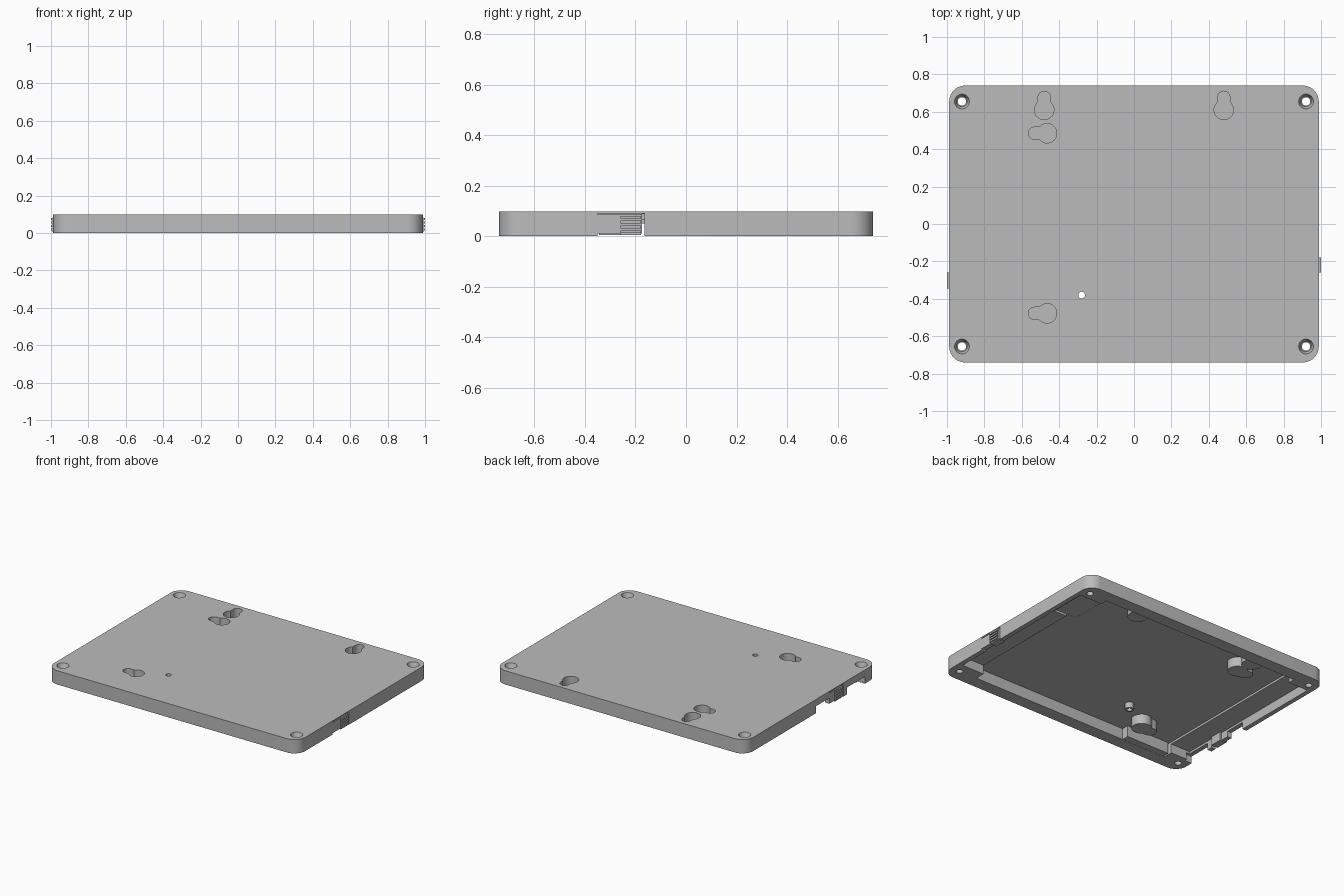
import bpy, bmesh
from math import pi, cos, sin, acos, radians
from mathutils import Matrix

if "Cube" in bpy.data.objects:
    bpy.data.objects.remove(bpy.data.objects["Cube"], do_unlink=True)

grey = bpy.data.materials.new("plain grey")
grey.use_nodes = True
COLOUR = (0.5, 0.5, 0.5, 1)
grey.diffuse_color = COLOUR
grey.node_tree.nodes["Principled BSDF"].inputs["Base Color"].default_value = COLOUR


def finish(name, bm):
    bmesh.ops.recalc_face_normals(bm, faces=bm.faces)
    mesh = bpy.data.meshes.new(name)
    bm.to_mesh(mesh)
    bm.free()
    mesh.materials.append(grey)
    obj = bpy.data.objects.new(name, mesh)
    bpy.context.collection.objects.link(obj)
    return obj


def prism(name, outline, z0, z1):
    bm = bmesh.new()
    face = bm.faces.new([bm.verts.new((x, y, z0)) for x, y in outline])
    new = bmesh.ops.extrude_face_region(bm, geom=[face])["geom"]
    verts = [v for v in new if isinstance(v, bmesh.types.BMVert)]
    bmesh.ops.translate(bm, verts=verts, vec=(0, 0, z1 - z0))
    return finish(name, bm)


def box(name, x0, x1, y0, y1, z0, z1):
    return prism(name, [(x0, y0), (x1, y0), (x1, y1), (x0, y1)], z0, z1)


def cone(name, x, y, z0, z1, r0, r1):
    bm = bmesh.new()
    bmesh.ops.create_cone(bm, cap_ends=True, segments=32, radius1=r0, radius2=r1,
                          depth=z1 - z0, matrix=Matrix.Translation((x, y, (z0 + z1) / 2)))
    return finish(name, bm)


def arc(cx, cy, r, a0, a1, n):
    return [(cx + r * cos(a0 + (a1 - a0) * i / n), cy + r * sin(a0 + (a1 - a0) * i / n))
            for i in range(n + 1)]


def rounded(w, d, r):
    pts = []
    for i, (sx, sy) in enumerate([(1, 1), (-1, 1), (-1, -1), (1, -1)]):
        pts += arc(sx * (w - r), sy * (d - r), r, i * pi / 2, (i + 1) * pi / 2, 10)
    return pts


def keyhole(cx, cy, turned, grow=0):
    big, small = 0.052 + grow, 0.033 + grow
    a = acos(small / big)
    pts = arc(0, 0, big, pi - a, 2 * pi + a, 24) + arc(0, 0.067, small, 0, pi, 14)
    return [(cx - y, cy + x) if turned else (cx + x, cy + y) for x, y in pts]


def combine(target, tool, operation):
    mod = target.modifiers.new(operation.lower(), "BOOLEAN")
    mod.object, mod.operation, mod.solver = tool, operation, "EXACT"
    bpy.context.view_layer.objects.active = target
    bpy.ops.object.modifier_apply(modifier=mod.name)
    bpy.data.objects.remove(tool, do_unlink=True)


def side_box(name, side, x0, x1, *rest):
    xs = sorted((side * x0, side * x1))
    return box(name, *xs, *rest)


# Tray with rounded corners, open underneath
shell = prism("shell", rounded(0.988, 0.74, 0.085), 0, 0.098)


def cut(tool):
    combine(shell, tool, "DIFFERENCE")


def add(tool):
    combine(shell, tool, "UNION")


cut(box("main_cavity", -0.8, 0.78, -0.65, 0.65, -0.1, 0.08))
cut(box("deep_bay", 0.7, 0.88, 0.25, 0.6, -0.1, 0.081))
for side in (-1, 1):
    cut(side_box("side_bay", side, 0.76, 0.955, -0.58, 0.6, -0.1, 0.065))

# Thick section of the front wall
add(box("wall_block", -0.79, -0.45, -0.68, -0.6, 0.001, 0.085))

# Closed keyhole pockets with bosses underneath
for cx, cy, turned in [(-0.48, 0.61, False), (0.48, 0.61, False),
                       (-0.465, 0.485, True), (-0.465, -0.478, True)]:
    add(prism("boss", keyhole(cx, cy, turned, 0.014), 0.012, 0.09))
for cx, cy, turned in [(-0.48, 0.61, False), (0.48, 0.61, False),
                       (-0.465, 0.485, True), (-0.465, -0.478, True)]:
    cut(prism("pocket", keyhole(cx, cy, turned), 0.026, 0.2))

# Small tube and corner screw holes
add(cone("tube", -0.28, -0.38, 0.04, 0.09, 0.03, 0.03))
cut(cone("tube_hole", -0.28, -0.38, -0.1, 0.2, 0.018, 0.018))
for x in (-0.92, 0.92):
    for y in (-0.655, 0.655):
        cut(cone("screw_hole", x, y, -0.1, 0.2, 0.022, 0.022))
        cut(cone("countersink", x, y, 0.065, 0.099, 0.028, 0.04))

# Spring tongues: slits around each, then connector openings on one side
for side, y0, y1, slot in [(1, -0.35, -0.165, -0.17), (-1, -0.36, -0.2, -0.355)]:
    cut(side_box("lower_gap", side, 0.94, 1.1, y0, y1, -0.1, 0.01))
    cut(side_box("upper_slit", side, 0.957, 1.1, y0, y1, 0.085, 0.09))
    cut(side_box("end_slit", side, 0.94, 1.1, slot - 0.005, slot + 0.005, -0.1, 0.088))
for y0, y1 in [(-0.2, -0.05), (-0.6, -0.4)]:
    cut(box("opening", -1.1, -0.93, y0, y1, -0.1, 0.05))

# Ribbed grips on the tongues
grips = []
for side, y0, y1, label in [(1, -0.26, -0.178, "left"), (-1, -0.345, -0.26, "right")]:
    grips.append(side_box(label + "_grip", side, 0.94, 0.991, y0, y1, 0.004, 0.084))
    for i in range(4):
        z = 0.012 + i * 0.019
        grips.append(side_box(label + "_grip_rib", side, 0.985, 1.0, y0, y1, z, z + 0.011))

# Smooth curves with crisp edges
bpy.ops.object.select_all(action="DESELECT")
shell.select_set(True)
bpy.context.view_layer.objects.active = shell
bpy.ops.object.shade_smooth_by_angle(angle=radians(30))
